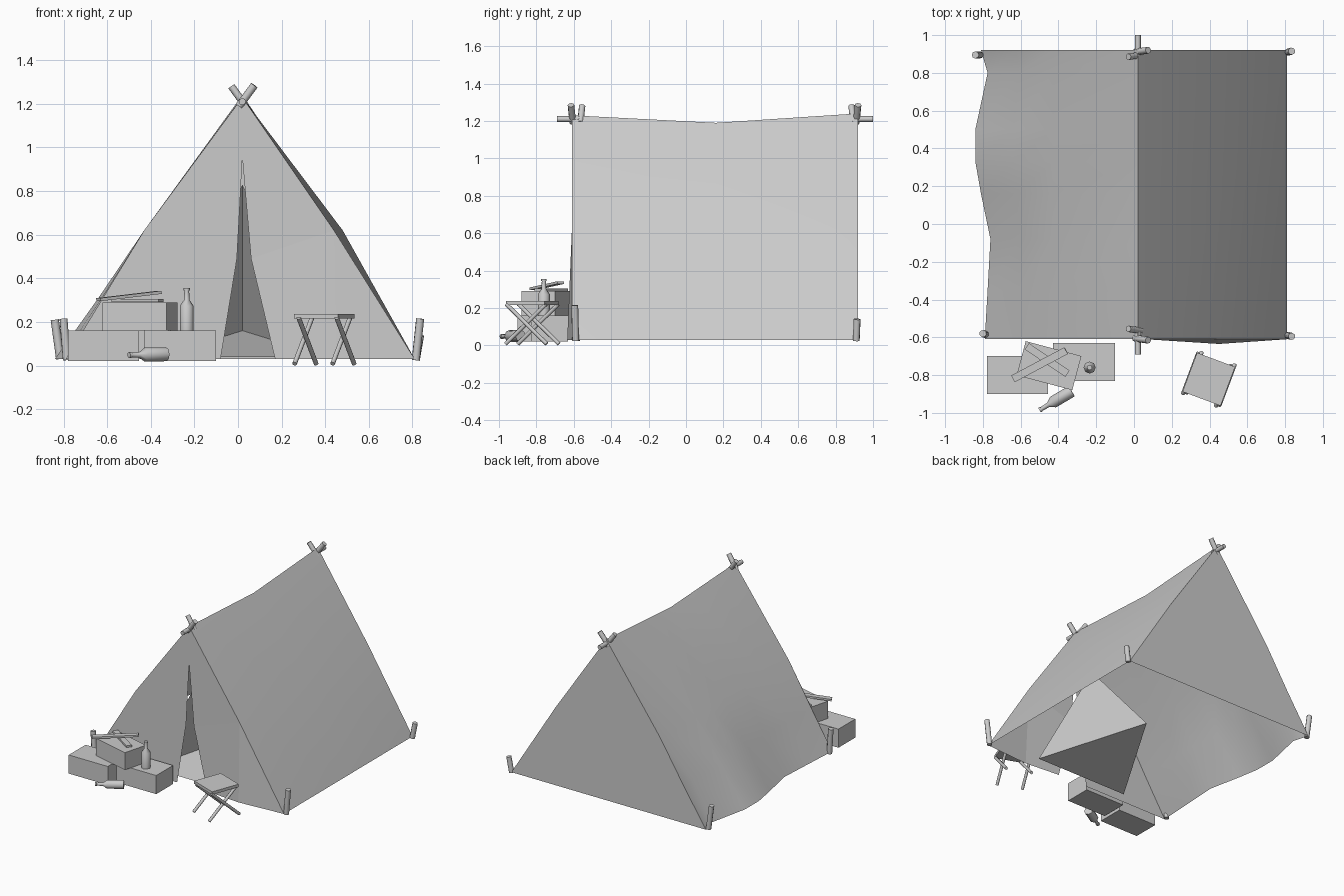
import bpy, math
from mathutils import Vector, Matrix

old = bpy.data.objects.get("Cube")
if old:
    bpy.data.objects.remove(old, do_unlink=True)

grey = bpy.data.materials.new("plain_grey")
grey.use_nodes = True
grey.diffuse_color = (0.6, 0.6, 0.6, 1)
grey.node_tree.nodes["Principled BSDF"].inputs["Base Color"].default_value = (0.6, 0.6, 0.6, 1)


def make(name, verts, faces, smooth=0):
    mesh = bpy.data.meshes.new(name)
    mesh.from_pydata([tuple(v) for v in verts], [], faces)
    mesh.materials.append(grey)
    obj = bpy.data.objects.new(name, mesh)
    bpy.context.collection.objects.link(obj)
    if smooth:
        bpy.ops.object.select_all(action='DESELECT')
        obj.select_set(True)
        bpy.context.view_layer.objects.active = obj
        bpy.ops.object.shade_smooth_by_angle(angle=math.radians(smooth))
    return obj


def sheet(name, rows, smooth=30):
    """Quad grid through equal rows of points."""
    n = len(rows[0])
    faces = [(r * n + c, r * n + c + 1, (r + 1) * n + c + 1, (r + 1) * n + c)
             for r in range(len(rows) - 1) for c in range(n - 1)]
    return make(name, [p for row in rows for p in row], faces, smooth)


def lathe(name, start, end, profile, sides=8):
    """Turned solid: profile holds (distance along axis 0-1, radius)."""
    start, end = Vector(start), Vector(end)
    axis = end - start
    spin = axis.to_track_quat('Z', 'Y')
    verts = []
    for t, r in profile:
        for i in range(sides):
            a = math.tau * i / sides
            verts.append(start + axis * t + spin @ Vector((r * math.cos(a), r * math.sin(a), 0)))
    faces = [(k * sides + i, k * sides + (i + 1) % sides,
              (k + 1) * sides + (i + 1) % sides, (k + 1) * sides + i)
             for k in range(len(profile) - 1) for i in range(sides)]
    faces += [tuple(reversed(range(sides))), tuple(range(len(verts) - sides, len(verts)))]
    return make(name, verts, faces, 50)


def pole(name, start, end, r):
    return lathe(name, start, end, [(0, r), (1, r)])


def block(name, centre, size, turn=0, tilt=0):
    rot = Matrix.Rotation(math.radians(turn), 3, 'Z') @ Matrix.Rotation(math.radians(tilt), 3, 'Y')
    verts = [Vector(centre) + rot @ Vector((x * size[0] / 2, y * size[1] / 2, z * size[2] / 2))
             for x in (-1, 1) for y in (-1, 1) for z in (-1, 1)]
    return make(name, verts, [(0, 1, 3, 2), (4, 6, 7, 5), (0, 4, 5, 1),
                              (2, 3, 7, 6), (0, 2, 6, 4), (1, 5, 7, 3)])


# Tent roof: ridge sags in the middle, the right sheet has a wavy hem
FRONT, BACK, MID, RIDGE, HEM = -0.61, 0.92, 0.16, 0.02, 0.03


def ridge_z(y):
    return 1.19 + (0.05 * (y - MID) / (BACK - MID) if y > MID else 0.04 * (MID - y) / (MID - FRONT))


sheet("roof_left", [[(RIDGE, y, ridge_z(y)), (mid, y, 0.62), (0.81, y, HEM)]
                    for y, mid in ((FRONT, 0.44), (MID, 0.48), (BACK, 0.44))])
wave = [(FRONT, -0.79), (-0.35, -0.775), (-0.08, -0.76), (MID, -0.81), (0.33, -0.84),
        (0.5, -0.84), (0.8, -0.775), (BACK, -0.81)]
sheet("roof_right", [[(RIDGE, y, ridge_z(y)), (-0.43, y, 0.62), (0.5 * x - 0.22, y, 0.31), (x, y, HEM)]
                     for y, x in reversed(wave)])

# Back wall
make("back_wall", [(RIDGE, BACK, 1.24), (0.44, BACK, 0.62), (0.81, BACK, HEM),
                   (-0.81, BACK, HEM), (-0.625, BACK, 0.31), (-0.43, BACK, 0.62)],
     [(0, 1, 2, 3, 4, 5)])

# Front wall: two flaps around a tall slit
for name, slit, foot, mid, hem, corner, bulge in (
        ("front_flap_left", 0.06, 0.17, 0.44, 0.45, 0.81, 0.025),
        ("front_flap_right", -0.005, -0.08, -0.43, -0.4, -0.79, 0.0)):
    verts = [(RIDGE, FRONT, 1.23), (RIDGE, FRONT, 0.95), (slit, FRONT, 0.49), (foot, FRONT, HEM),
             (hem, FRONT - bulge, HEM), (corner, FRONT, HEM), (mid, FRONT, 0.62)]
    faces = [(0, 1, 2, 6), (2, 3, 4, 6), (4, 5, 6)]
    if corner < 0:
        faces = [f[::-1] for f in faces]
    make(name, verts, faces)

# Inner lining behind the doorway
make("inner_lining", [(0.41, -0.54, 0.04), (-0.36, -0.54, 0.04), (RIDGE, MID, 0.16), (RIDGE, -0.43, 0.83)],
     [(0, 2, 3), (1, 3, 2), (0, 1, 2)])

# Corner stakes
for name, base, top in (
        ("stake_front_left", (0.815, -0.59, 0.025), (0.835, -0.595, 0.215)),
        ("stake_back_left", (0.815, 0.91, 0.025), (0.835, 0.915, 0.14)),
        ("stake_front_right", (-0.785, -0.585, 0.025), (-0.80, -0.58, 0.215)),
        ("stake_back_right", (-0.815, 0.895, 0.03), (-0.84, 0.895, 0.21))):
    pole(name, base, top, 0.019)

# Crossed pole tips and ridge pole ends
for end, y1, y2, lean, tip in (("front", -0.565, -0.605, 0.01, -0.69), ("back", 0.895, 0.91, -0.01, 1.0)):
    pole(end + "_tip_right", (0.035, y1, 1.19), (-0.03, y1 + lean, 1.28), 0.017)
    pole(end + "_tip_left", (0.005, y2, 1.19), (0.075, y2 - lean, 1.285), 0.018)
    pole(end + "_ridge_end", (RIDGE, tip - math.copysign(0.12, tip), 1.21), (RIDGE, tip, 1.21), 0.016)

# Crates and loose planks
block("crate_outer", (-0.617, -0.80, 0.09), (0.325, 0.20, 0.14))
block("crate_inner", (-0.265, -0.73, 0.09), (0.33, 0.20, 0.14))
block("crate_top", (-0.45, -0.75, 0.225), (0.305, 0.187, 0.13), -15)
block("plank_upper", (-0.5, -0.745, 0.319), (0.32, 0.04, 0.014), 28, -6)
block("plank_lower", (-0.46, -0.72, 0.298), (0.26, 0.04, 0.014), -34)

# Bottles
shape = [(0, 0.032), (0.58, 0.032), (0.72, 0.013), (0.94, 0.011), (0.94, 0.014), (1, 0.014)]
lathe("bottle_standing", (-0.235, -0.76, 0.16), (-0.235, -0.76, 0.355), shape)
lathe("bottle_lying", (-0.33, -0.885, 0.052), (-0.50, -0.985, 0.048), shape)

# Folding stool with two crossed leg pairs
turn = math.radians(-20.5)
along, across = Vector((math.cos(turn), math.sin(turn), 0)), Vector((-math.sin(turn), math.cos(turn), 0))
centre = Vector((0.396, -0.822, 0))
block("stool_seat", centre + Vector((0, 0, 0.226)), (0.215, 0.22, 0.022), -20.5)
for side, s in (("left", 1), ("right", -1)):
    for lean, d in (("forward", 1), ("backward", -1)):
        mid = centre + along * (0.093 * s + 0.008 * d)
        pole("stool_leg_" + side + "_" + lean, mid + across * 0.12 * d + Vector((0, 0, 0.008)),
             mid - across * 0.11 * d + Vector((0, 0, 0.22)), 0.011)
